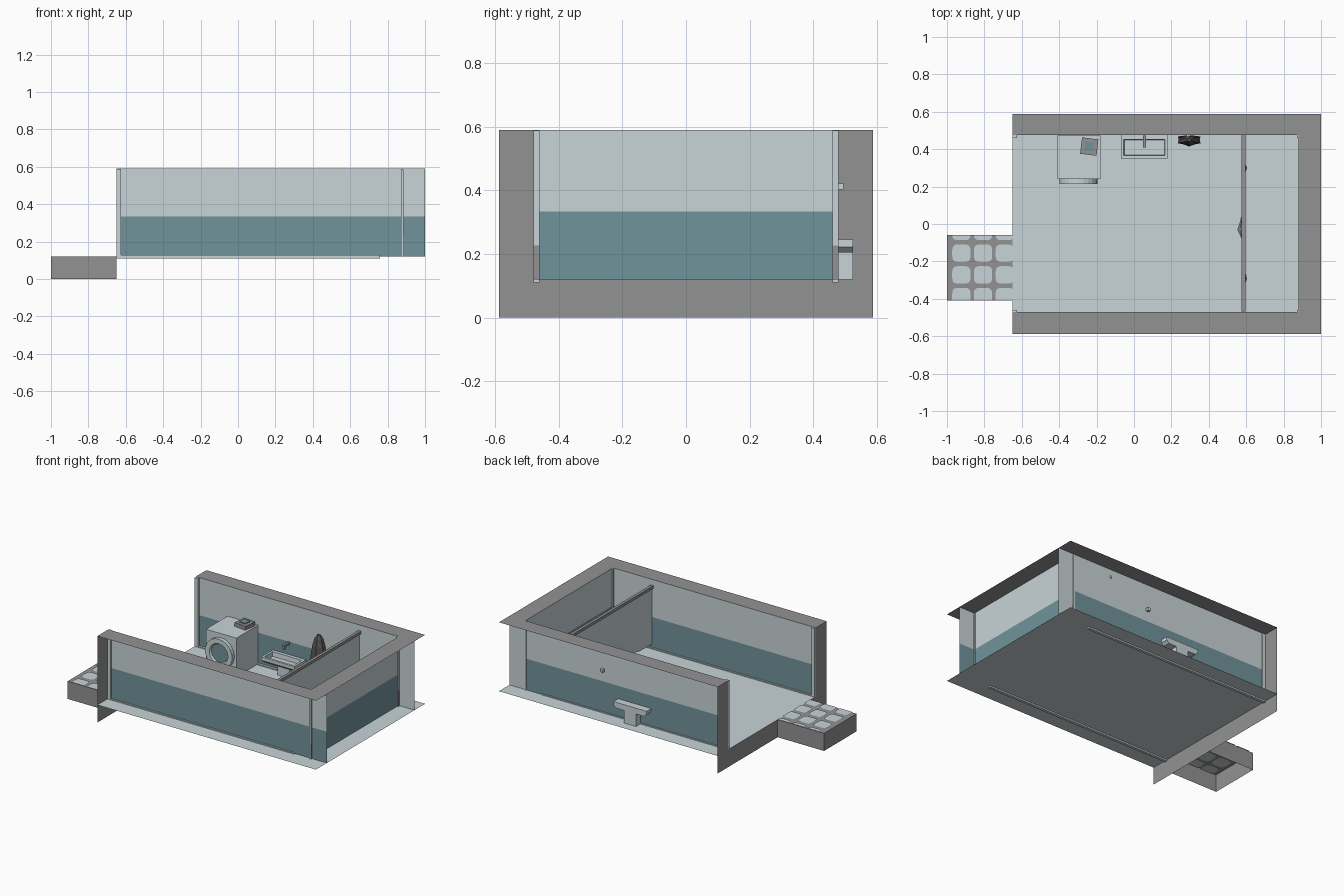
import bpy, bmesh, math
from mathutils import Matrix, Vector

if "Cube" in bpy.data.objects:
    bpy.data.objects.remove(bpy.data.objects["Cube"])


def mat(name, r, g, b):
    m = bpy.data.materials.new(name)
    m.diffuse_color = (r, g, b, 1)
    m.use_nodes = True
    m.node_tree.nodes["Principled BSDF"].inputs["Base Color"].default_value = m.diffuse_color
    return m


LIGHT = mat("pale_plaster", .58, .66, .68)
TEAL = mat("teal_paint", .165, .295, .335)
GRAY = mat("grey_stone", .29, .29, .29)
DARK = mat("dark_cloth", .11, .092, .092)


def finish(name, bm, *mats):
    me = bpy.data.meshes.new(name)
    bm.to_mesh(me)
    bm.free()
    for m in mats:
        me.materials.append(m)
    ob = bpy.data.objects.new(name, me)
    bpy.context.collection.objects.link(ob)
    return ob


def box(name, x, y, z, m, rot=0, open_bottom=False):
    bm = bmesh.new()
    c = Vector(((x[0] + x[1]) / 2, (y[0] + y[1]) / 2, (z[0] + z[1]) / 2))
    s = Matrix.Diagonal((x[1] - x[0], y[1] - y[0], z[1] - z[0], 1))
    bmesh.ops.create_cube(bm, size=1, matrix=Matrix.Translation(c) @ Matrix.Rotation(rot, 4, 'Z') @ s)
    if open_bottom:
        bm.normal_update()
        bmesh.ops.delete(bm, geom=[f for f in bm.faces if f.normal.z < -.9], context='FACES')
    return finish(name, bm, m)


def quads(name, polys, *mats):
    """Flat sheets; each entry is (material index, corner points)."""
    bm = bmesh.new()
    for mi, pts in polys:
        bm.faces.new([bm.verts.new(p) for p in pts]).material_index = mi
    return finish(name, bm, *mats)


def bridge(bm, loops):
    n = len(loops[0])
    for a, b in zip(loops, loops[1:]):
        for k in range(n):
            bm.faces.new((a[k - 1], a[k], b[k], b[k - 1]))


X0, X1, XI = -.65, 1.0, .88      # doorway end, outer end, inner face of end wall
Y0, Y1, YF, YB = -.588, .588, -.47, .475
FL, BAND, TOP = .12, .333, .59


def upright(a, b, z0, z1):
    return [(*a, z0), (*b, z0), (*b, z1), (*a, z1)]


def flat(x0, x1, y0, y1, z):
    return [(x0, y0, z), (x1, y0, z), (x1, y1, z), (x0, y1, z)]


# Floor sheet, reaching under the walls
quads("floor", [(0, flat(X0, X1, Y0, Y1, FL))], LIGHT)

# Wall faces: teal below, pale above
for name, a, b in (("front_wall", (X1, YF), (X0, YF)),
                   ("back_wall", (X0, YB), (XI, YB)),
                   ("end_wall", (XI, YB), (XI, YF))):
    quads(name, [(1, upright(a, b, FL, BAND)), (0, upright(a, b, BAND, TOP))], LIGHT, TEAL)
quads("back_wall_extension", [(0, upright((XI, YB), (X1, YB), FL, TOP))], LIGHT)

# Grey wall cap and cut ends beside the doorway
quads("wall_cap", [(0, flat(X0, X1, Y0, YF, TOP)), (0, flat(X0, X1, YB, Y1, TOP)),
                   (0, flat(XI, X1, YF, YB, TOP))], GRAY)
quads("wall_ends", [(0, upright((X0, YF), (X0, Y0), 0, TOP)),
                    (0, upright((X0, Y1), (X0, YB), 0, TOP)),
                    (0, upright((X0, YB), (X0, YF), 0, FL))], GRAY)

# Trims and baseboards
for side, y in (("front", YF), ("back", YB - .005)):
    box(side + "_door_trim", (X0 + .001, -.625), (y - .01, y + .01), (.11, TOP - .002), LIGHT)
    box(side + "_corner_trim", (.872, .886), (y - .01, y + .01), (FL, TOP - .002), LIGHT)
    box(side + "_trim_foot", (.885, .888), (y - .01, y + .01), (FL, .226), GRAY)
    box(side + "_baseboard", (X0 + .001, .76), (y - .01, y + .01), (.11, .127), LIGHT)

# Doorstep with rounded paving tiles cropped at its edges
SX, SY = (-1, X0), (-.41, -.06)
box("doorstep", SX, SY, (0, FL), GRAY, open_bottom=True)
bm = bmesh.new()
for i in range(3):
    for j in range(4):
        cx, cy = -.923 + .116 * i, -.04 - .116 * j
        pts = []
        for k in range(24):
            t = 2 * math.pi * (k + .5) / 24
            px = cx + .049 * math.copysign(abs(math.cos(t)) ** .5, math.cos(t))
            py = cy + .047 * math.copysign(abs(math.sin(t)) ** .5, math.sin(t))
            pts.append((min(max(px, SX[0]), SX[1]), min(max(py, SY[0]), SY[1])))
        for z, order in ((FL + .004, 1), (FL - .004, -1)):
            bm.faces.new([bm.verts.new((*p, z)) for p in pts][::order])
bmesh.ops.remove_doubles(bm, verts=bm.verts, dist=.0005)
finish("paving_tiles", bm, LIGHT)

# Washing machine with round door, and a small box on top
box("washing_machine", (-.41, -.18), (.24, YB - .002), (FL, .385), LIGHT)
bm = bmesh.new()
rings = [[bm.verts.new((-.297 + r * math.cos(k * math.pi / 12), y,
                        .255 + r * math.sin(k * math.pi / 12))) for k in range(24)]
         for r, y in ((.102, .24), (.102, .215), (.07, .215), (.062, .228))]
bridge(bm, rings)
bm.faces.new(rings[-1]).material_index = 1
bmesh.ops.recalc_face_normals(bm, faces=bm.faces)
finish("machine_door", bm, LIGHT, TEAL)
box("soap_box", (-.283, -.195), (.37, .458), (.385, .412), GRAY, rot=-.12)
box("soap_box_label", (-.263, -.217), (.392, .438), (.411, .418), TEAL, rot=-.12)

# Sink: hollow basin on a pedestal, faucet above
bm = bmesh.new()
loops = [[bm.verts.new(p) for p in flat(*args)] for args in (
    (-.05, .16, .365, .525, .205), (-.07, .18, .35, .525, .222), (-.07, .18, .35, .525, .245),
    (-.055, .165, .365, .452, .245), (-.052, .162, .368, .449, .215))]
bridge(bm, loops)
bm.faces.new(loops[0][::-1])
bm.faces.new(loops[-1])
bmesh.ops.recalc_face_normals(bm, faces=bm.faces)
finish("sink_basin", bm, LIGHT)
box("sink_pedestal", (.01, .1), (.41, .525), (FL, .207), LIGHT)
box("faucet_spout", (.047, .063), (.41, YB - .002), (.32, .335), GRAY)
box("faucet_tip", (.047, .063), (.41, .424), (.305, .322), GRAY)

# Coat on a wall hook: folded rings flattened against the wall
box("coat_hook", (.282, .302), (.44, .495), (.402, .422), LIGHT)
bm = bmesh.new()
rows = []
for z, w, d in ((.455, .012, .008), (.43, .03, .02), (.38, .045, .028), (.3, .06, .032), (.2, .07, .036)):
    row = []
    for k in range(12):
        t = k * math.pi / 6
        f = 1 if k % 2 else .8
        y = min(.45 + d * f * math.sin(t), .472)
        row.append(bm.verts.new((.295 + w * f * math.cos(t), y, z)))
    rows.append(row)
bridge(bm, rows)
bm.faces.new(rows[0])
bm.faces.new(rows[-1])
bmesh.ops.recalc_face_normals(bm, faces=bm.faces)
finish("hanging_coat", bm, DARK)

# Shower curtain with shallow folds, hung on a square rod
box("curtain_rod", (.575, .595), (YF + .001, YB + .002), (.53, .55), GRAY)
FOLDS = ((YF, 0), (-.34, 0), (-.29, .02), (-.23, 0), (-.1, 0), (-.03, -.032), (.07, 0),
         (.25, 0), (.3, .02), (.34, 0), (YB, 0))
bm = bmesh.new()
cols = [[bm.verts.new((.585 + dx * (.54 - z) / .39, y, z)) for z in (.54, .4, .28, .15)]
        for y, dx in FOLDS]
for a, b in zip(cols, cols[1:]):
    for k in range(3):
        bm.faces.new((a[k], a[k + 1], b[k + 1], b[k])).smooth = True
finish("shower_curtain", bm, LIGHT)
